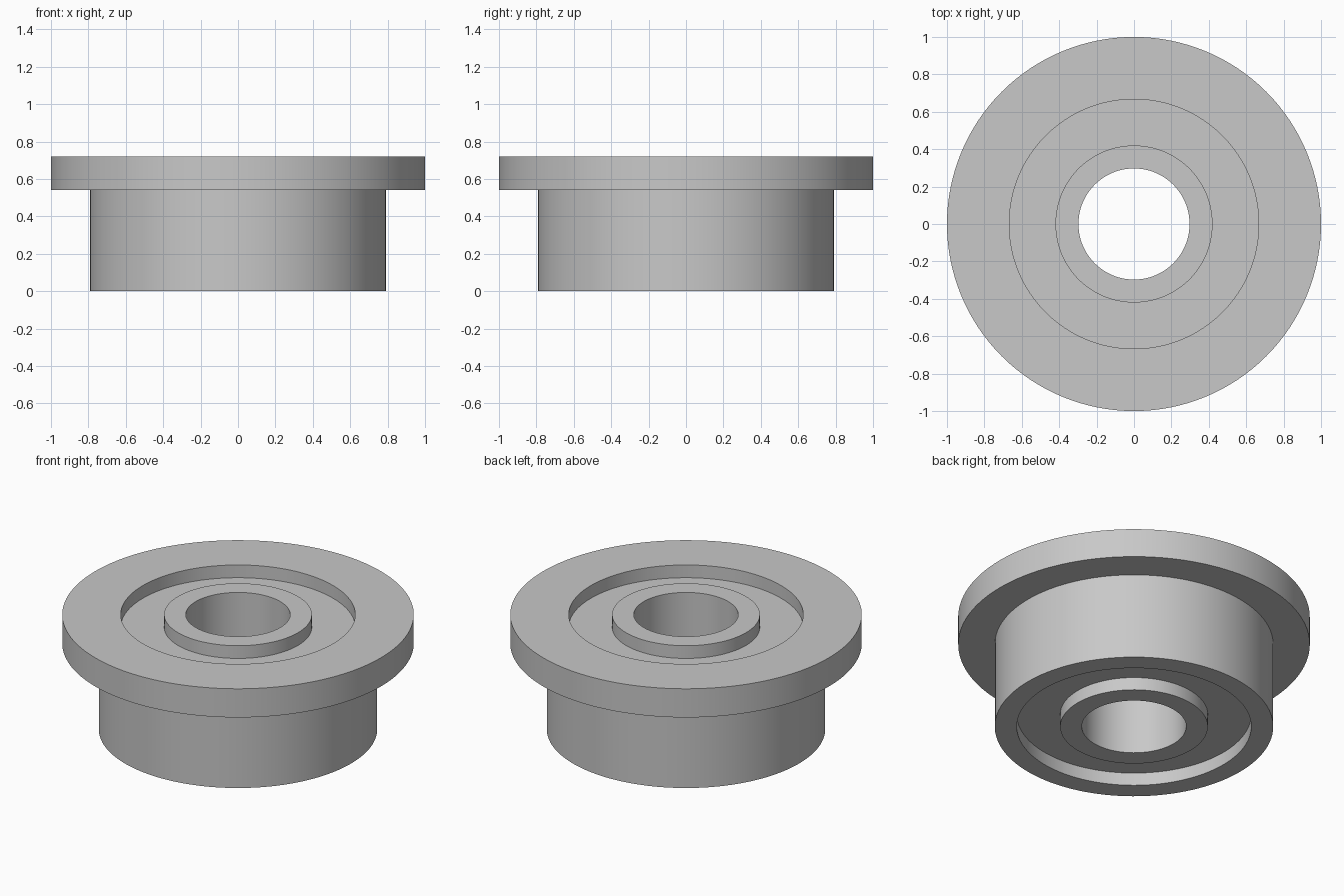
import bpy
import bmesh
from math import radians, tau

SEGMENTS = 128

cube = bpy.data.objects.get("Cube")
if cube:
    bpy.data.objects.remove(cube, do_unlink=True)

# Single steel grey
steel = bpy.data.materials.new("steel_grey")
steel.use_nodes = True
color = (0.58, 0.58, 0.58, 1)
steel.diffuse_color = color
steel.node_tree.nodes["Principled BSDF"].inputs["Base Color"].default_value = color


def lathe(name, profile):
    """Revolve a closed (radius, height) profile around the z axis."""
    bm = bmesh.new()
    verts = [bm.verts.new((r, 0, z)) for r, z in profile]
    edges = [bm.edges.new((v, verts[i - 1])) for i, v in enumerate(verts)]
    bmesh.ops.spin(bm, geom=verts + edges, cent=(0, 0, 0), axis=(0, 0, 1),
                   angle=tau, steps=SEGMENTS)
    bmesh.ops.remove_doubles(bm, verts=bm.verts, dist=0.0001)
    bmesh.ops.recalc_face_normals(bm, faces=bm.faces)
    mesh = bpy.data.meshes.new(name)
    bm.to_mesh(mesh)
    bm.free()
    mesh.materials.append(steel)
    obj = bpy.data.objects.new(name, mesh)
    bpy.context.collection.objects.link(obj)
    bpy.ops.object.select_all(action="DESELECT")
    obj.select_set(True)
    bpy.context.view_layer.objects.active = obj
    bpy.ops.object.shade_smooth_by_angle(angle=radians(30))
    return obj


# Main dimensions
height, flange_base, recess = 0.72, 0.54, 0.08
bore, hub, race, body, flange = 0.297, 0.42, 0.667, 0.792, 1.0

# Outer ring with the flange at its top
lathe("outer_ring", [(race, 0), (body, 0), (body, flange_base), (flange, flange_base),
                     (flange, height), (race, height)])

# Inner ring around the bore
lathe("inner_ring", [(bore, 0), (hub, 0), (hub, height), (bore, height)])

# Recessed shield filling the gap between the rings
lathe("shield", [(hub, recess), (race, recess), (race, height - recess),
                 (hub, height - recess)])
